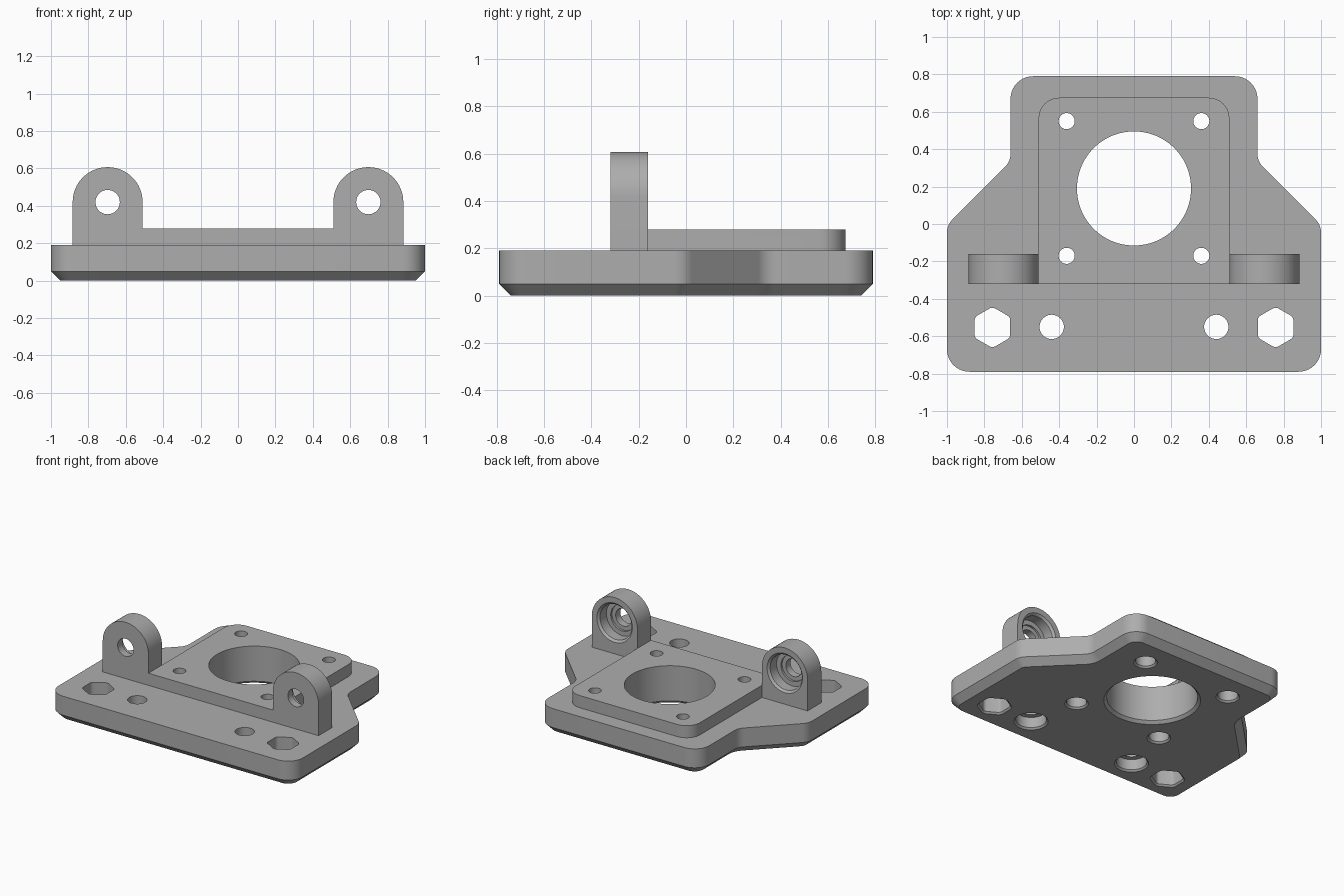
import bpy, bmesh, math
from mathutils import Vector, Matrix

if "Cube" in bpy.data.objects:
    bpy.data.objects.remove(bpy.data.objects["Cube"])

grey = bpy.data.materials.new("machined_grey")
grey.diffuse_color = (0.42, 0.42, 0.42, 1)
grey.use_nodes = True
grey.node_tree.nodes["Principled BSDF"].inputs["Base Color"].default_value = grey.diffuse_color


def rounded(corners, seg=10):
    """Counter-clockwise corners (x, y, radius) -> list of (point, outward normal)."""
    out = []
    n = len(corners)
    for i, (x, y, r) in enumerate(corners):
        p = Vector((x, y))
        d0 = (p - Vector(corners[i - 1][:2])).normalized()
        d1 = (Vector(corners[(i + 1) % n][:2]) - p).normalized()
        n0, n1 = Vector((d0.y, -d0.x)), Vector((d1.y, -d1.x))
        if r == 0:
            out.append((p, (n0 + n1) / (1 + n0.dot(n1))))
            continue
        turn = math.atan2(d0.cross(d1), d0.dot(d1))
        s = 1 if turn > 0 else -1
        start = p - d0 * r * math.tan(abs(turn) / 2)
        centre = start - n0 * r * s
        for k in range(seg + 1):
            nrm = Matrix.Rotation(turn * k / seg, 2) @ n0
            out.append((centre + nrm * r * s, nrm))
    return out


def loft(bm, rings):
    """Closed solid through matching rings of points."""
    vs = [[bm.verts.new(p) for p in ring] for ring in rings]
    n = len(vs[0])
    for a, b in zip(vs, vs[1:]):
        for i in range(n):
            bm.faces.new((a[i], a[(i + 1) % n], b[(i + 1) % n], b[i]))
    bm.faces.new(vs[0][::-1])
    bm.faces.new(vs[-1])


def slab(bm, outline, levels):
    """Levels are (z, inset) pairs."""
    loft(bm, [[(p.x - n.x * i, p.y - n.y * i, z) for p, n in outline] for z, i in levels])


def bore(bm, profile, matrix, n=48):
    """Turned cutter; profile is (radius, depth) pairs along local z."""
    loft(bm, [[matrix @ Vector((r * math.cos(math.tau * k / n), r * math.sin(math.tau * k / n), z))
               for k in range(n)] for r, z in profile])


def make(name, bm):
    bmesh.ops.recalc_face_normals(bm, faces=bm.faces)
    me = bpy.data.meshes.new(name)
    bm.to_mesh(me)
    bm.free()
    me.materials.append(grey)
    ob = bpy.data.objects.new(name, me)
    bpy.context.collection.objects.link(ob)
    return ob


def combine(target, tool, operation):
    mod = target.modifiers.new(operation.lower(), 'BOOLEAN')
    mod.object, mod.operation, mod.solver = tool, operation, 'EXACT'
    bpy.context.view_layer.objects.active = target
    bpy.ops.object.modifier_apply(modifier=mod.name)
    bpy.data.objects.remove(tool)


BASE, PAD, FRONT, BACK = 0.19, 0.28, -0.32, -0.16
LUG_X, LUG_Z, LUG_R = 0.697, 0.42, 0.187

# Stepped base plate with chamfered underside
right = [(1, -0.79, 0.12), (1, -0.005, 0.1), (0.66, 0.335, 0.1), (0.66, 0.79, 0.12)]
bm = bmesh.new()
slab(bm, rounded(right + [(-x, y, r) for x, y, r in reversed(right)]),
     [(0, 0.05), (0.05, 0), (BASE, 0)])
bracket = make("mounting_bracket", bm)

# Raised pad
bm = bmesh.new()
slab(bm, rounded([(-0.51, FRONT, 0), (0.51, FRONT, 0), (0.51, 0.675, 0.11), (-0.51, 0.675, 0.11)]),
     [(0.12, 0), (PAD, 0)])
combine(bracket, make("raised_pad", bm), 'UNION')

# Round-topped lugs
for s in (-1, 1):
    arc = [(s * LUG_X + LUG_R * math.cos(math.pi * k / 32), LUG_Z + LUG_R * math.sin(math.pi * k / 32))
           for k in range(33)]
    shape = [(s * LUG_X - LUG_R, 0.12), (s * LUG_X + LUG_R, 0.12)] + arc
    bm = bmesh.new()
    loft(bm, [[(x, y, z) for x, z in shape] for y in (FRONT, BACK)])
    combine(bracket, make("lug", bm), 'UNION')

# Holes, counterbores, nut slots and lug pockets
bm = bmesh.new()
at = Matrix.Translation
bore(bm, [(0.335, -0.01), (0.305, 0.02), (0.305, 0.5)], at((0, 0.19, 0)), 96)
for s in (-1, 1):
    for y in (-0.17, 0.55):
        bore(bm, [(0.09, -0.01), (0.068, 0.012), (0.068, 0.13), (0.043, 0.13), (0.043, 0.5)],
             at((s * 0.36, y, 0)))
    bore(bm, [(0.125, -0.01), (0.103, 0.012), (0.103, 0.09), (0.065, 0.09), (0.065, 0.3)],
         at((s * 0.44, -0.55, 0)))
    hexagon = [(0.11 * math.sin(math.tau * k / 6), -0.11 * math.cos(math.tau * k / 6), 0.03)
               for k in range(6)]
    hexagon = [(s * 0.757 + x, -0.553 + y, r) for x, y, r in hexagon]
    slab(bm, rounded(hexagon, 3), [(-0.01, -0.022), (0.012, 0), (0.3, 0)])
    bore(bm, [(0.155, -0.01), (0.13, 0.015), (0.13, 0.09), (0.095, 0.09), (0.095, 0.105),
              (0.065, 0.105), (0.065, 0.3)],
         at((s * LUG_X, BACK, LUG_Z)) @ Matrix.Rotation(math.pi / 2, 4, 'X'))
combine(bracket, make("hole_cutters", bm), 'DIFFERENCE')

# Crisp edges, smooth curved walls
bpy.ops.object.select_all(action='DESELECT')
bracket.select_set(True)
bpy.context.view_layer.objects.active = bracket
bpy.ops.object.shade_smooth_by_angle(angle=math.radians(25))
